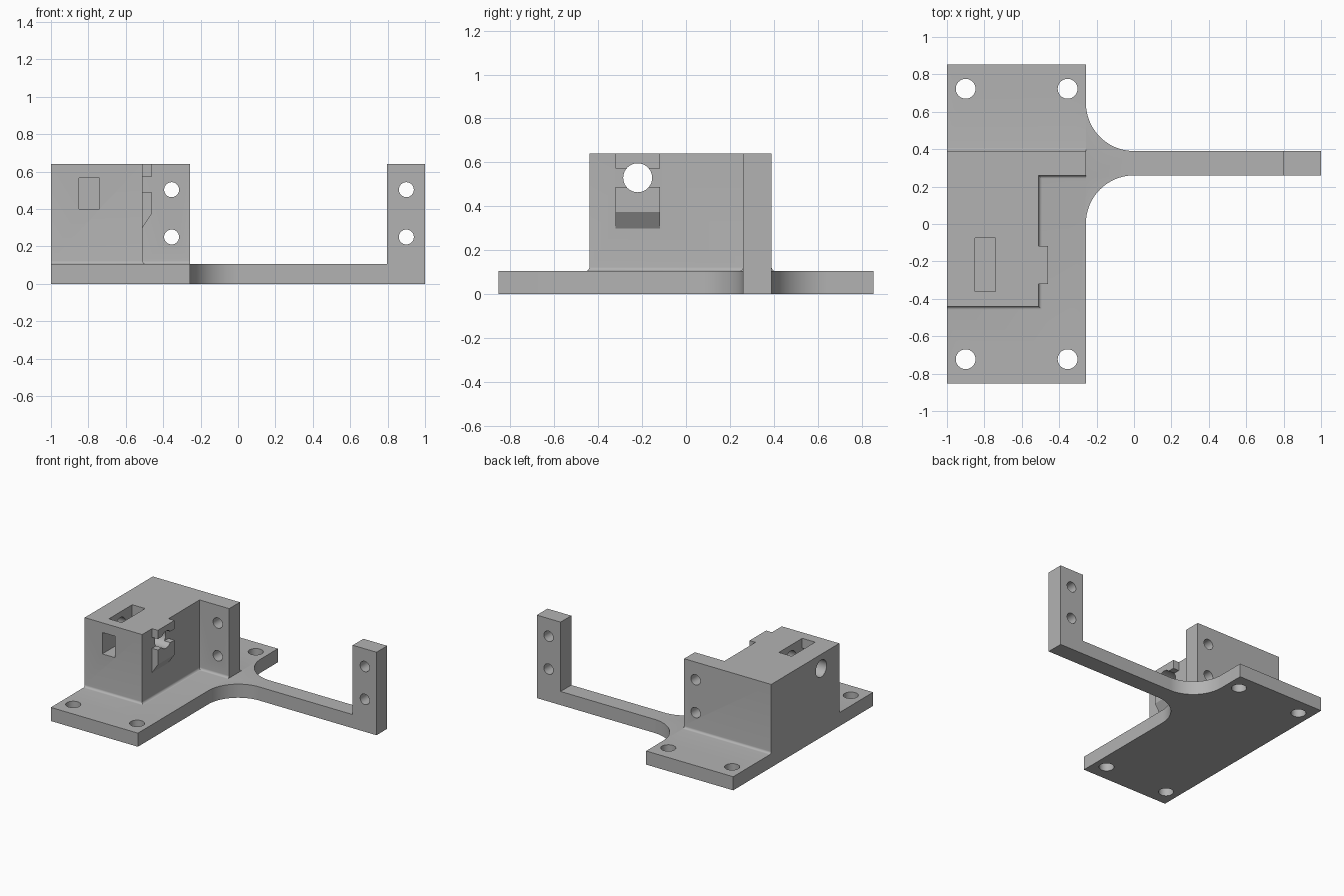
import bpy, bmesh, math
from mathutils import Vector

if "Cube" in bpy.data.objects:
    bpy.data.objects.remove(bpy.data.objects["Cube"])

grey = bpy.data.materials.new("plain grey")
grey.diffuse_color = (0.45, 0.45, 0.45, 1)
grey.use_nodes = True
grey.node_tree.nodes["Principled BSDF"].inputs["Base Color"].default_value = grey.diffuse_color


def loft(name, rings):
    """Closed solid through matching rings of 3D points."""
    bm = bmesh.new()
    rows = [[bm.verts.new(p) for p in ring] for ring in rings]
    n = len(rows[0])
    for a, b in zip(rows, rows[1:]):
        for i in range(n):
            j = (i + 1) % n
            bm.faces.new((a[i], a[j], b[j], b[i]))
    bm.faces.new(rows[0][::-1])
    bm.faces.new(rows[-1])
    bmesh.ops.recalc_face_normals(bm, faces=bm.faces)
    mesh = bpy.data.meshes.new(name)
    bm.to_mesh(mesh)
    bm.free()
    ob = bpy.data.objects.new(name, mesh)
    bpy.context.collection.objects.link(ob)
    mesh.materials.append(grey)
    return ob


def box(name, x0, x1, y0, y1, z0, z1):
    return loft(name, [[(x0, y0, z), (x1, y0, z), (x1, y1, z), (x0, y1, z)] for z in (z0, z1)])


def rod(name, centre, axis, radius, length):
    """Cylinder cutter centred on a point along axis 0, 1 or 2."""
    rings = []
    for s in (-0.5, 0.5):
        ring = []
        for k in range(40):
            a = math.tau * k / 40
            p = Vector(centre)
            p[axis] += s * length
            p[(axis + 1) % 3] += radius * math.cos(a)
            p[(axis + 2) % 3] += radius * math.sin(a)
            ring.append(p)
        rings.append(ring)
    return loft(name, rings)


def combine(target, tool, operation):
    mod = target.modifiers.new("combine", 'BOOLEAN')
    mod.operation, mod.solver, mod.object = operation, 'EXACT', tool
    bpy.context.view_layer.objects.active = target
    bpy.ops.object.modifier_apply(modifier=mod.name)
    bpy.data.objects.remove(tool, do_unlink=True)


def arc(cx, cy, r, a0, a1, n=24):
    return [(cx + r * math.cos(math.radians(a0 + (a1 - a0) * k / n)),
             cy + r * math.sin(math.radians(a0 + (a1 - a0) * k / n))) for k in range(n + 1)]


EDGE, BASE, TOP = -0.257, 0.105, 0.64
Y0, Y1 = 0.26, 0.39          # arm and flange thickness
R = -EDGE                    # arm root radius

# Base plate with the arm blended in
outline = ([(-1, -0.853), (EDGE, -0.853)] + arc(0, Y0 - R, R, 180, 90) + [(1, Y0), (1, Y1)]
           + arc(0, Y1 + R, R, 270, 180) + [(EDGE, 0.853), (-1, 0.853)])
bracket = loft("bracket", [[(x, y, z) for x, y in outline] for z in (0, BASE)])

# Upright post at the arm's end
combine(bracket, box("end_post", 0.797, 1, Y0, Y1, 0, TOP), 'UNION')

# Housing and flange with a small fillet at the foot
f = 0.018
levels = [(BASE - 0.02, f)]
for k in range(7):
    a = math.radians(90 * k / 6)
    levels.append((BASE + f - f * math.cos(a), f - f * math.sin(a)))
levels.append((TOP, 0))
housing = loft("housing", [[(-1, -0.44 - d, z), (-0.51 + d, -0.44 - d, z), (-0.51 + d, Y0 - d, z),
                            (EDGE, Y0 - d, z), (EDGE, Y1 + d, z), (-1, Y1 + d, z)]
                           for z, d in levels])

# Upper lip and sloped lower lip around the bore
combine(housing, box("upper_lip", -0.56, -0.46, -0.32, -0.118, 0.573, TOP), 'UNION')
lip = [(-0.56, 0.30), (-0.51, 0.30), (-0.46, 0.375), (-0.46, 0.488), (-0.56, 0.488)]
combine(housing, loft("lower_lip", [[(x, y, z) for x, z in lip] for y in (-0.32, -0.118)]), 'UNION')

# Bore, top pocket and front window
combine(housing, box("pocket", -0.85, -0.74, -0.36, -0.075, 0.40, 0.8), 'DIFFERENCE')
combine(housing, box("window", -0.85, -0.74, -0.6, -0.2, 0.40, 0.565), 'DIFFERENCE')
combine(housing, rod("bore", (-0.75, -0.22, 0.53), 0, 0.066, 0.9), 'DIFFERENCE')
combine(bracket, housing, 'UNION')

# Mounting holes in the plate
for x in (-0.9, -0.355):
    for y in (-0.723, 0.723):
        combine(bracket, rod("plate_hole", (x, y, 0.05), 2, 0.053, 0.4), 'DIFFERENCE')

# Cross holes in the flange and post
for x in (-0.355, 0.9):
    for z in (0.25, 0.503):
        combine(bracket, rod("cross_hole", (x, 0.325, z), 1, 0.04, 0.3), 'DIFFERENCE')

bpy.ops.object.select_all(action='DESELECT')
bracket.select_set(True)
bpy.context.view_layer.objects.active = bracket
bpy.ops.object.shade_smooth_by_angle(angle=math.radians(30))
